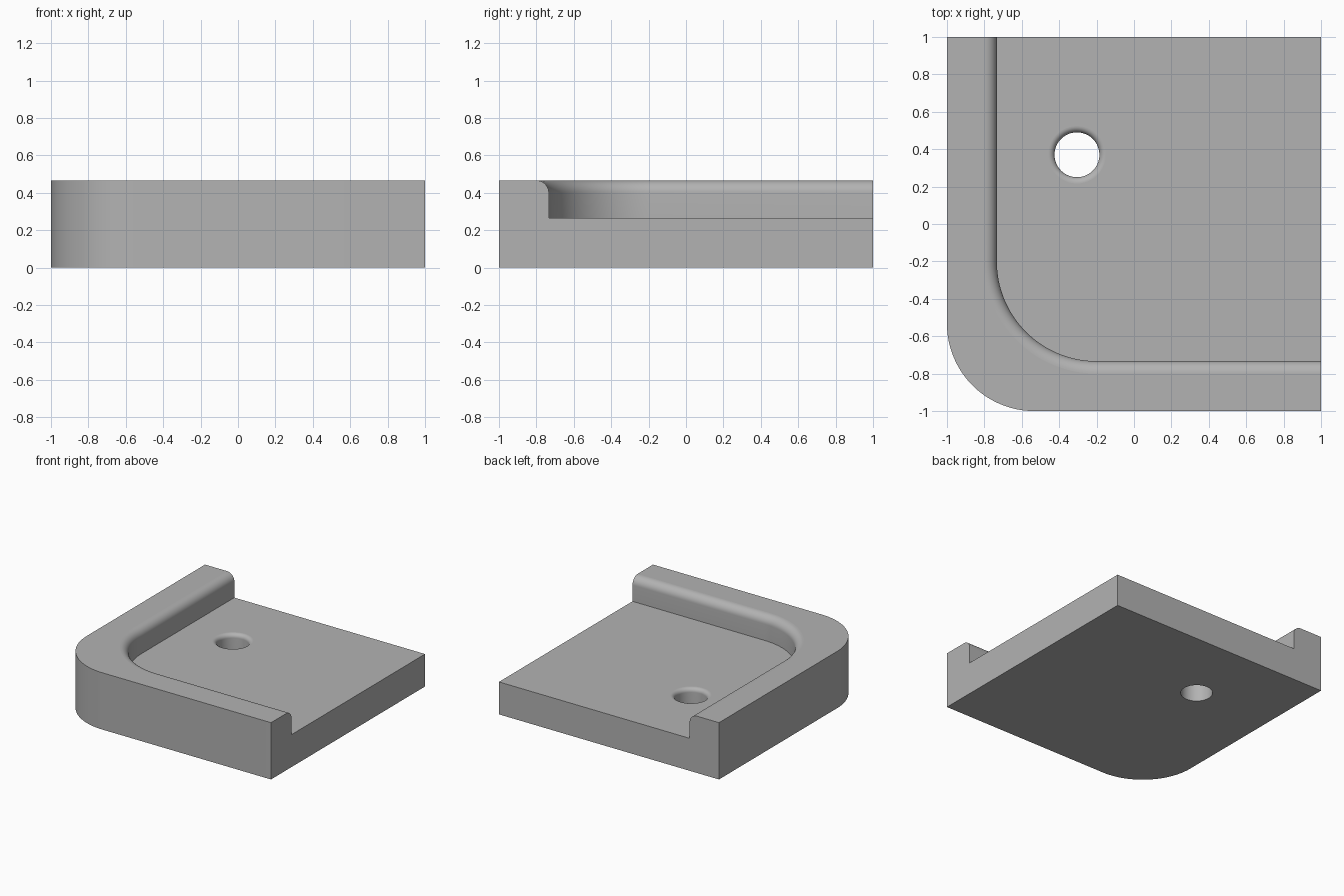
import bpy
import bmesh
import math

cube = bpy.data.objects.get("Cube")
if cube:
    bpy.data.objects.remove(cube, do_unlink=True)

U = 1 / 15                       # design unit
TOP, FLOOR = 7 * U, 4 * U        # rim and floor heights
WALL = -1 + 4 * U                # inner face of the rim
R_OUT, R_IN = 7 * U, 8 * U       # corner radii
FILLET = U                       # rounding of the inner rim edge
HOLE, HOLE_FILLET = 1.8 * U, 0.5 * U
HOLE_X, HOLE_Y = -0.305, 0.37
ARC, ROUND, SIDES = 32, 10, 64

bm = bmesh.new()


def corner_path(side, radius, z):
    """L-shaped path along the left and front sides with a rounded corner."""
    c = side + radius
    pts = [(side, 1)]
    for i in range(ARC + 1):
        a = math.pi * (1 + 0.5 * i / ARC)
        pts.append((c + radius * math.cos(a), c + radius * math.sin(a)))
    pts.append((1, side))
    return [bm.verts.new((x, y, z)) for x, y in pts]


def circle(radius, z):
    return [bm.verts.new((HOLE_X + radius * math.cos(2 * math.pi * i / SIDES),
                          HOLE_Y + radius * math.sin(2 * math.pi * i / SIDES), z))
            for i in range(SIDES)]


def loft(rows, closed=False):
    for a, b in zip(rows, rows[1:]):
        n = len(a)
        for i in range(n if closed else n - 1):
            j = (i + 1) % n
            bm.faces.new((a[i], a[j], b[j], b[i]))


def loop_edges(verts):
    return [bm.edges.get((a, b)) or bm.edges.new((a, b))
            for a, b in zip(verts, verts[1:] + verts[:1])]


# Raised rim: inner wall, rounded edge, flat top, outer wall
rows = [corner_path(WALL, R_IN, FLOOR)]
for k in range(ROUND + 1):
    a = math.pi / 2 * k / ROUND
    d = FILLET * (1 - math.cos(a))
    rows.append(corner_path(WALL - d, R_IN + d, TOP - FILLET + FILLET * math.sin(a)))
rows += [corner_path(-1, R_OUT, TOP), corner_path(-1, R_OUT, 0)]
loft(rows)

# Flat back and left sides, including the cut ends of the rim
low = bm.verts.new((1, 1, 0))
high = bm.verts.new((1, 1, FLOOR))
for end in (0, -1):
    bm.faces.new([row[end] for row in rows] + [low, high])

# Through hole with a rounded upper lip
rings = [circle(HOLE, 0)]
for k in range(ROUND + 1):
    a = math.pi / 2 * k / ROUND
    rings.append(circle(HOLE + HOLE_FILLET * (1 - math.cos(a)),
                        FLOOR - HOLE_FILLET + HOLE_FILLET * math.sin(a)))
loft(rings, closed=True)

# Floor and underside, each pierced by the hole
for outline, ring in ((rows[0] + [high], rings[-1]), (rows[-1] + [low], rings[0])):
    bmesh.ops.triangle_fill(bm, edges=loop_edges(outline) + loop_edges(ring),
                            use_beauty=True)

bmesh.ops.recalc_face_normals(bm, faces=bm.faces)
mesh = bpy.data.meshes.new("corner_plate")
bm.to_mesh(mesh)
bm.free()
plate = bpy.data.objects.new("corner_plate", mesh)
bpy.context.collection.objects.link(plate)

# Plain grey material
grey = bpy.data.materials.new("plain_grey")
grey.use_nodes = True
colour = (0.45, 0.45, 0.45, 1)
grey.diffuse_color = colour
grey.node_tree.nodes["Principled BSDF"].inputs["Base Color"].default_value = colour
mesh.materials.append(grey)

# Smooth the curved walls, keep horizontal faces flat
bpy.ops.object.select_all(action="DESELECT")
plate.select_set(True)
bpy.context.view_layer.objects.active = plate
bpy.ops.object.shade_smooth_by_angle(angle=math.radians(30))
for face in mesh.polygons:
    if abs(face.normal.z) > 0.9999:
        face.use_smooth = False
